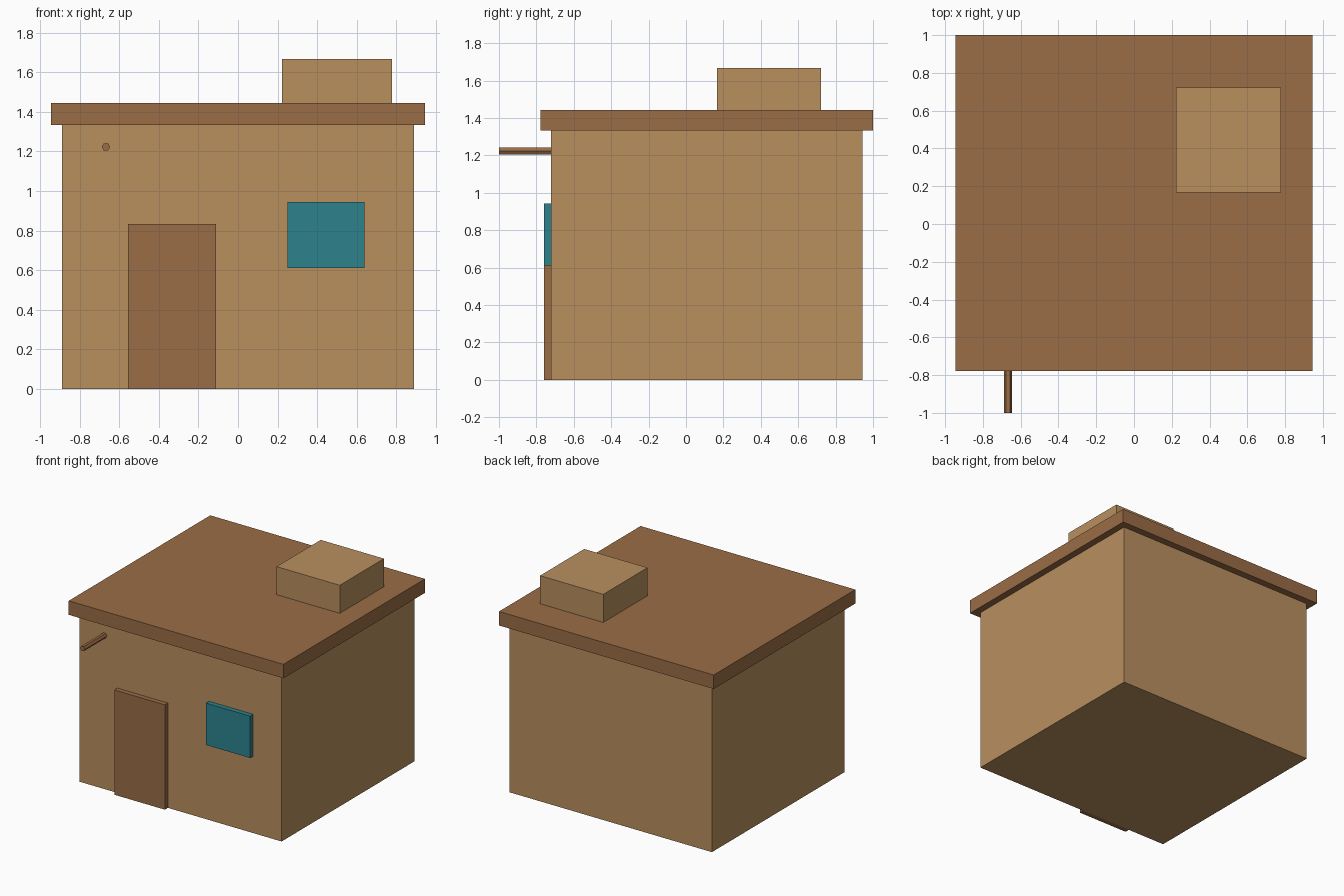
import bpy
import math

if "Cube" in bpy.data.objects:
    bpy.data.objects.remove(bpy.data.objects["Cube"])


def material(name, rgb):
    """Flat colour given as 0-255 sRGB, stored as linear."""
    lin = [((c / 255 + 0.055) / 1.055) ** 2.4 for c in rgb]
    mat = bpy.data.materials.new(name)
    mat.diffuse_color = (*lin, 1.0)
    mat.use_nodes = True
    mat.node_tree.nodes["Principled BSDF"].inputs["Base Color"].default_value = mat.diffuse_color
    return mat


tan = material("tan_plaster", (185, 144, 95))
brown = material("brown_wood", (154, 109, 70))
teal = material("teal_glass", (45, 130, 141))


def box(name, x, y, z, mat):
    """Box from (min, max) ranges on each axis."""
    bpy.ops.mesh.primitive_cube_add(size=1, location=[sum(r) / 2 for r in (x, y, z)])
    ob = bpy.context.object
    ob.name = name
    ob.scale = [r[1] - r[0] for r in (x, y, z)]
    bpy.ops.object.transform_apply(location=False, rotation=False, scale=True)
    ob.data.materials.append(mat)
    return ob


# Main body and overhanging flat roof
box("walls", (-0.889, 0.889), (-0.722, 0.944), (0, 1.333), tan)
box("roof_slab", (-0.944, 0.944), (-0.778, 1.0), (1.333, 1.444), brown)

# Small block on the roof
box("roof_block", (0.222, 0.778), (0.167, 0.722), (1.444, 1.667), tan)

# Door and window panels standing proud of the front wall
box("door", (-0.556, -0.111), (-0.76, -0.722), (0, 0.833), brown)
box("window", (0.25, 0.639), (-0.76, -0.722), (0.611, 0.944), teal)

# Six-sided pole sticking out of the front wall
bpy.ops.mesh.primitive_cylinder_add(
    vertices=6, radius=0.021, depth=0.28,
    location=(-0.667, -0.86, 1.223),
    rotation=(math.radians(90), math.radians(30), 0))
pole = bpy.context.object
pole.name = "front_pole"
pole.data.materials.append(brown)
